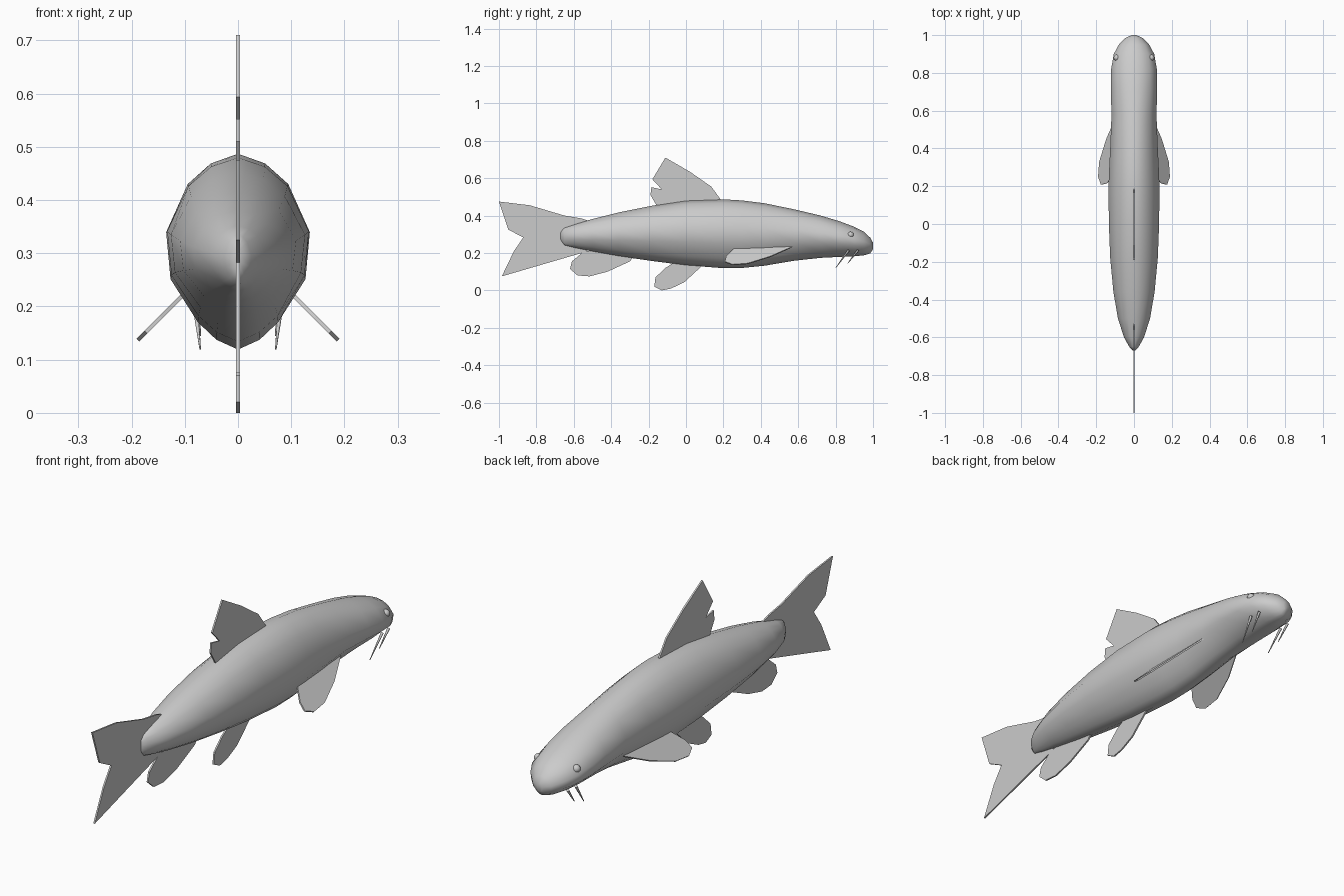
import bpy, bmesh, math
from mathutils import Vector


def finish(name, bm, smooth=None):
    bmesh.ops.recalc_face_normals(bm, faces=bm.faces)
    me = bpy.data.meshes.new(name)
    bm.to_mesh(me)
    bm.free()
    ob = bpy.data.objects.new(name, me)
    bpy.context.collection.objects.link(ob)
    if smooth:
        bpy.ops.object.select_all(action='DESELECT')
        ob.select_set(True)
        bpy.context.view_layer.objects.active = ob
        bpy.ops.object.shade_smooth_by_angle(angle=math.radians(smooth))
    return ob


# Body: loft of one section shape along y (y, bottom z, top z, half width)
stations = [
    (-0.67, 0.265, 0.315, 0.006), (-0.65, 0.24, 0.335, 0.025),
    (-0.60, 0.228, 0.352, 0.053), (-0.50, 0.208, 0.382, 0.085),
    (-0.36, 0.183, 0.417, 0.109), (-0.18, 0.157, 0.453, 0.126),
    (0.0, 0.134, 0.480, 0.133), (0.2, 0.119, 0.487, 0.135),
    (0.3, 0.120, 0.481, 0.131), (0.42, 0.132, 0.466, 0.125),
    (0.58, 0.159, 0.433, 0.119), (0.72, 0.174, 0.400, 0.123),
    (0.82, 0.179, 0.370, 0.121), (0.90, 0.183, 0.340, 0.107),
    (0.95, 0.187, 0.314, 0.080), (0.985, 0.198, 0.282, 0.045),
    (1.0, 0.220, 0.255, 0.012)]
half = [(0, 1), (0.38, 0.95), (0.7, 0.845), (1, 0.6),
        (0.94, 0.36), (0.56, 0.14), (0.3, 0.05), (0, 0)]
section = half + [(-x, z) for x, z in half[-2:0:-1]]
bm = bmesh.new()
rings = [[bm.verts.new((u * w, y, lo + v * (hi - lo))) for u, v in section]
         for y, lo, hi, w in stations]
n = len(section)
for a, b in zip(rings, rings[1:]):
    for i in range(n):
        j = (i + 1) % n
        bm.faces.new((a[i], a[j], b[j], b[i]))
bm.faces.new(rings[0])
bm.faces.new(rings[-1])
finish("body", bm, 60)


# Fins: thin plates from a side outline, placed by a function (y, z, offset) -> point
def fin(name, outline, place=lambda y, z, o: (o, y, z), t=0.0035):
    bm = bmesh.new()
    a, b = [[bm.verts.new(place(y, z, o)) for y, z in outline] for o in (-t, t)]
    bm.faces.new(a)
    bm.faces.new(b)
    for i in range(len(a)):
        j = (i + 1) % len(a)
        bm.faces.new((a[i], a[j], b[j], b[i]))
    finish(name, bm)


fin("tail_fin", [(-0.515, 0.37), (-0.56, 0.385), (-0.65, 0.40), (-0.835, 0.455),
                 (-1.0, 0.475), (-0.95, 0.325), (-0.87, 0.283), (-0.92, 0.21),
                 (-0.985, 0.075), (-0.78, 0.135), (-0.54, 0.205), (-0.5, 0.23)])
fin("dorsal_fin", [(0.19, 0.48), (0.135, 0.555), (0.02, 0.635), (-0.11, 0.71),
                   (-0.18, 0.594), (-0.13, 0.54), (-0.185, 0.552), (-0.19, 0.51),
                   (-0.155, 0.45)])
fin("anal_fin", [(-0.28, 0.18), (-0.30, 0.155), (-0.42, 0.10), (-0.515, 0.075),
                 (-0.58, 0.08), (-0.62, 0.115), (-0.61, 0.155), (-0.55, 0.205),
                 (-0.45, 0.225)])
fin("pelvic_fin", [(0.09, 0.135), (-0.01, 0.043), (-0.08, 0.01), (-0.13, 0.0),
                   (-0.17, 0.02), (-0.163, 0.07), (-0.11, 0.12), (-0.04, 0.165)])

pectoral = [(0.575, 0.235), (0.26, 0.225), (0.215, 0.18), (0.208, 0.152),
            (0.25, 0.137), (0.33, 0.143), (0.45, 0.18)]
for s, side in ((1, "right"), (-1, "left")):
    # Pectoral fin sloping outward and down
    fin("pectoral_fin_" + side, pectoral,
        lambda y, z, o: (s * (0.325 - z + o * 0.7), y, z + o * 0.7))
    # Eye
    bm = bmesh.new()
    bmesh.ops.create_uvsphere(bm, u_segments=12, v_segments=8, radius=0.017)
    bmesh.ops.translate(bm, verts=bm.verts, vec=(s * 0.091, 0.88, 0.297))
    finish("eye_" + side, bm, 60)
    # Barbels
    for k, (p, q) in enumerate([((0.082, 0.87, 0.215), (0.071, 0.80, 0.12)),
                                ((0.078, 0.92, 0.215), (0.071, 0.865, 0.145))]):
        p, q = Vector((s * p[0], *p[1:])), Vector((s * q[0], *q[1:]))
        bm = bmesh.new()
        bmesh.ops.create_cone(bm, cap_ends=True, segments=8, radius1=0.006,
                              radius2=0.0015, depth=(q - p).length)
        bmesh.ops.rotate(bm, verts=bm.verts,
                         matrix=(q - p).to_track_quat('Z', 'Y').to_matrix())
        bmesh.ops.translate(bm, verts=bm.verts, vec=(p + q) / 2)
        finish(f"barbel_{side}_{k + 1}", bm, 60)
